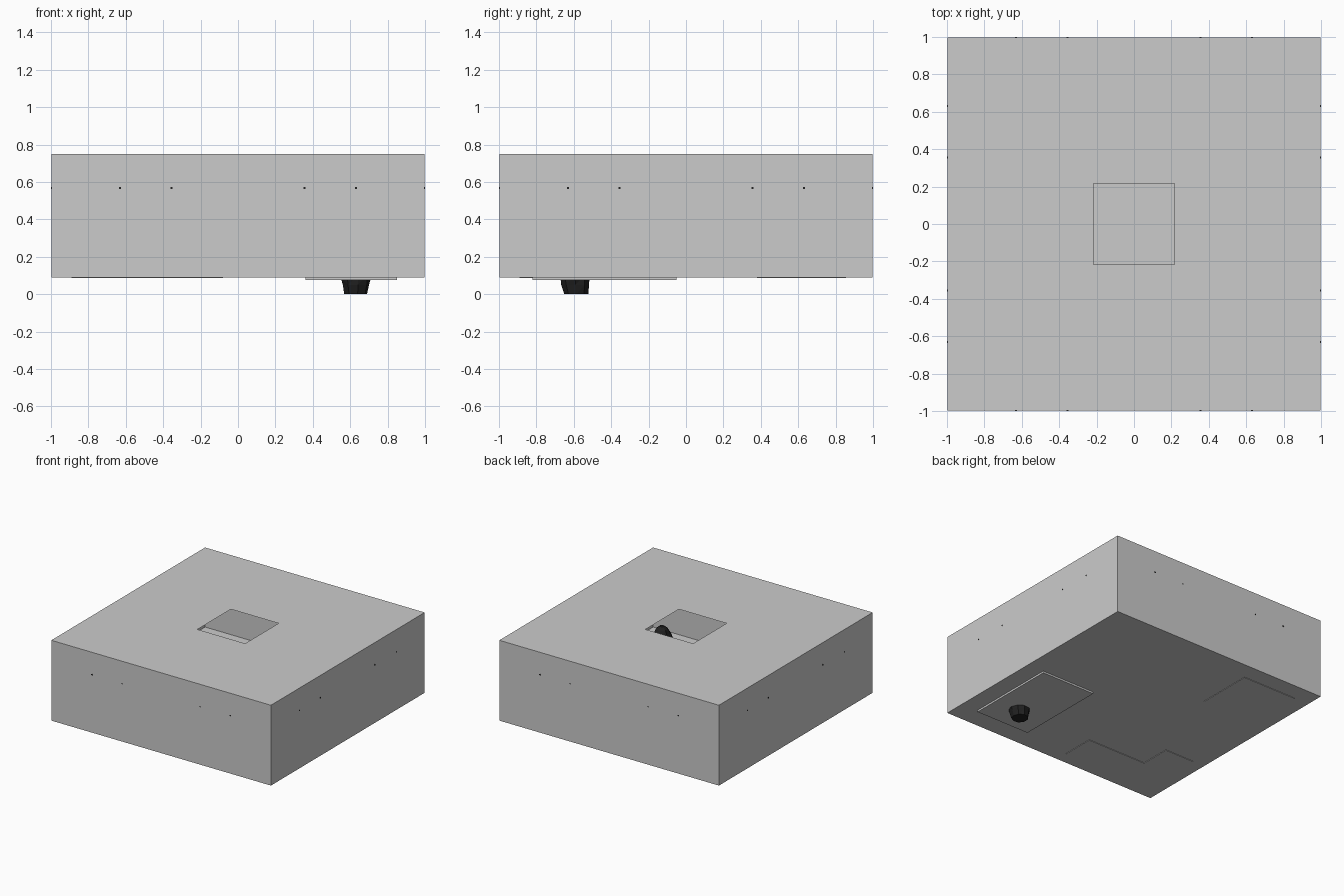
import bpy, bmesh, math, random
from mathutils import Vector

if "Cube" in bpy.data.objects:
    bpy.data.objects.remove(bpy.data.objects["Cube"])

random.seed(4)
W, Z0, Z1 = 0.998, 0.09, 0.75

dark = bpy.data.materials.new("dark")
dark.diffuse_color = (0.015, 0.015, 0.015, 1)
dark.use_nodes = True
dark.node_tree.nodes["Principled BSDF"].inputs["Base Color"].default_value = dark.diffuse_color


def make(name, bm, mat=None):
    bmesh.ops.recalc_face_normals(bm, faces=bm.faces)
    me = bpy.data.meshes.new(name)
    bm.to_mesh(me)
    bm.free()
    ob = bpy.data.objects.new(name, me)
    bpy.context.collection.objects.link(ob)
    if mat:
        me.materials.append(mat)
    return ob


def add_box(bm, x0, x1, y0, y1, z0, z1):
    vs = bmesh.ops.create_cube(bm, size=1)["verts"]
    for v in vs:
        v.co = Vector(((x0 + x1) / 2 + v.co.x * (x1 - x0),
                       (y0 + y1) / 2 + v.co.y * (y1 - y0),
                       (z0 + z1) / 2 + v.co.z * (z1 - z0)))


def prism(name, pts, z0, z1):
    bm = bmesh.new()
    face = bm.faces.new([bm.verts.new((x, y, z0)) for x, y in pts])
    ext = bmesh.ops.extrude_face_region(bm, geom=[face], use_keep_orig=True)
    for v in ext["geom"]:
        if isinstance(v, bmesh.types.BMVert):
            v.co.z = z1
    return make(name, bm)


# room shell: thin walls, floor, ceiling with a square skylight
def ring(bm, r, z, dx=0.0):
    return [bm.verts.new((sx * r + dx, sy * r - dx, z))
            for sx, sy in ((-1, -1), (1, -1), (1, 1), (-1, 1))]


bm = bmesh.new()
bottom, top, hole = ring(bm, W, Z0), ring(bm, W, Z1), ring(bm, 0.217, Z1)
bm.faces.new(bottom)
for a, b in ((bottom, top), (top, hole)):
    for i in range(4):
        j = (i + 1) % 4
        bm.faces.new((a[i], a[j], b[j], b[i]))
make("room_shell", bm)

# parquet floor: 4 x 4 blocks of three planks in alternating directions
bm = bmesh.new()
for i in range(4):
    for j in range(4):
        x, y = -W + i * W / 2, -W + j * W / 2
        s, g = W / 2, 0.001
        for k in range(3):
            a, b = s * k / 3 + g, s * (k + 1) / 3 - g
            if (i + j) % 2:
                add_box(bm, x + g, x + s - g, y + a, y + b, Z0 + 0.002, 0.097)
            else:
                add_box(bm, x + a, x + b, y + g, y + s - g, Z0 + 0.002, 0.097)
make("parquet_floor", bm)

# raised bases that poke slightly through the floor
bm = bmesh.new()
add_box(bm, 0.36, 0.85, -0.82, -0.05, 0.075, 0.108)
make("boulder_base", bm)
bm = bmesh.new()
add_box(bm, -0.86, -0.37, 0.38, 0.855, 0.086, 0.115)
make("square_base", bm)

# L-shaped corner seat with back
prism("corner_seat", [(-0.89, -0.89), (-0.08, -0.89), (-0.08, -0.62),
                      (-0.62, -0.62), (-0.62, -0.365), (-0.89, -0.365)], 0.086, 0.21)
prism("corner_seat_back", [(-0.9, -0.9), (-0.08, -0.9), (-0.08, -0.83),
                           (-0.83, -0.83), (-0.83, -0.365), (-0.9, -0.365)], 0.21, 0.34)

# dark faceted boulder
bm = bmesh.new()
N = 9
prev = None
for z, r, cy in ((0, 0.065, -0.585), (0.05, 0.076, -0.59), (0.1, 0.084, -0.595),
                 (0.19, 0.095, -0.595), (0.28, 0.075, -0.59), (0.34, 0.045, -0.585),
                 (0.362, 0.018, -0.585)):
    cur = []
    for k in range(N):
        a = 2 * math.pi * k / N
        rr = r * random.uniform(0.92, 1.06)
        cur.append(bm.verts.new((0.628 + rr * math.cos(a), cy + rr * math.sin(a), z)))
    if prev is None:
        bm.faces.new(cur)
    else:
        for k in range(N):
            m = (k + 1) % N
            bm.faces.new((prev[k], prev[m], cur[m], cur[k]))
    prev = cur
bm.faces.new(prev)
bmesh.ops.triangulate(bm, faces=bm.faces[:])
make("boulder", bm, dark)

# small dark pegs through each wall
bm = bmesh.new()
for p in (-0.63, -0.355, 0.355, 0.63):
    for s in (-1, 1):
        a, b = sorted((s * 0.97, s * 1.0))
        r, z = 0.005, 0.567
        add_box(bm, p - r, p + r, a, b, z - r, z + r)
        add_box(bm, a, b, p - r, p + r, z - r, z + r)
make("wall_pegs", bm, dark)
